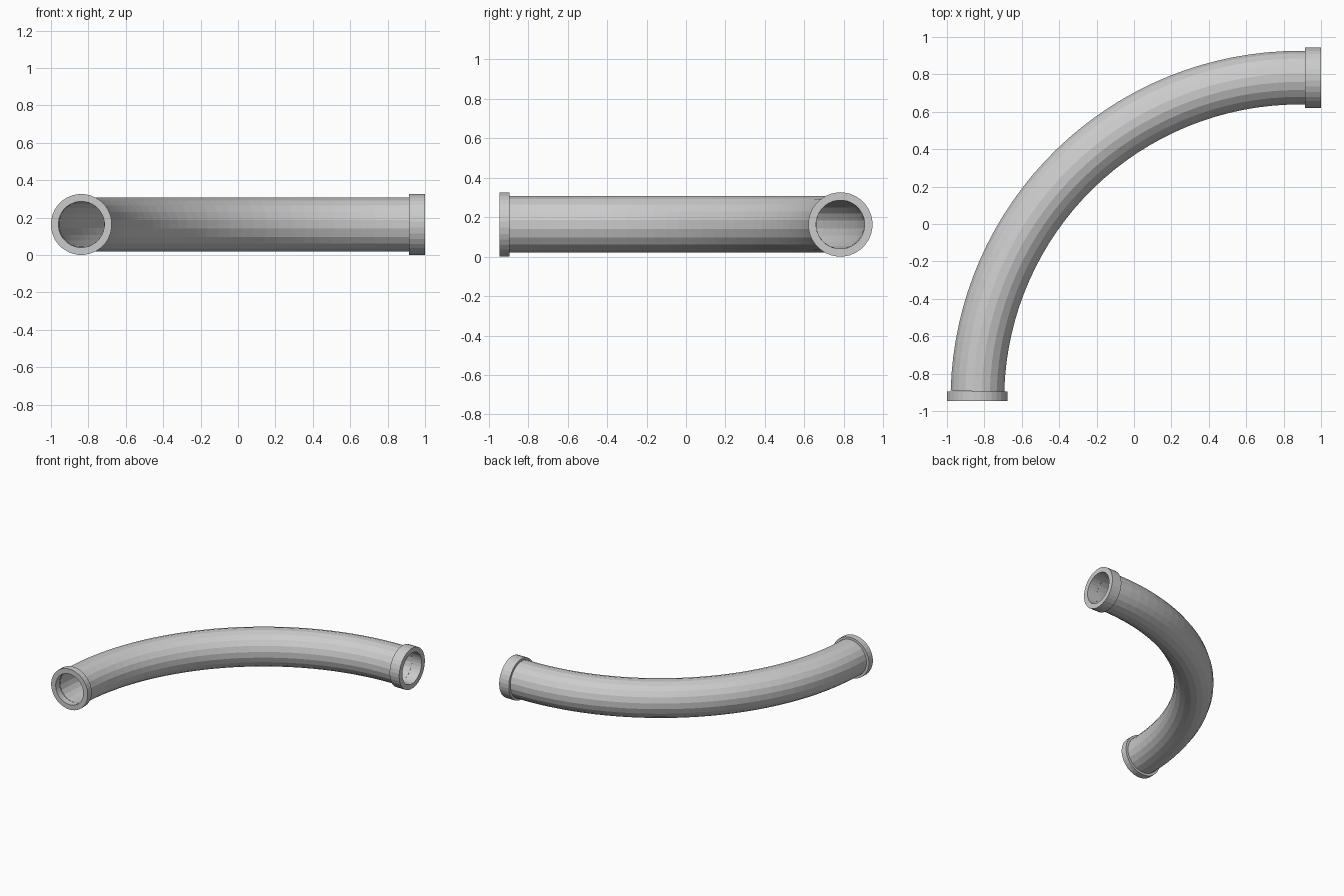
import bpy, bmesh
from math import sin, cos, pi
from mathutils import Vector

if "Cube" in bpy.data.objects:
    bpy.data.objects.remove(bpy.data.objects["Cube"])

Z = 0.163          # height of the pipe axis
BORE = 0.123       # inner radius shared by all parts
R = 1.7225         # bend radius
CX, CY = 0.885, -0.94


def hollow_sweep(name, path, outer, sides, caps=True):
    """Sweep a ring section along (point, tangent) pairs lying in a horizontal plane."""
    bm = bmesh.new()
    shells = []
    for r in (outer, BORE):
        rings = []
        for p, t in path:
            side = Vector((t[1], -t[0], 0)).normalized()
            rings.append([bm.verts.new(Vector(p) + side * r * cos(2 * pi * (i + 0.5) / sides)
                                       + Vector((0, 0, r * sin(2 * pi * (i + 0.5) / sides))))
                          for i in range(sides)])
        shells.append(rings)

    def bridge(a, b):
        for i in range(sides):
            j = (i + 1) % sides
            bm.faces.new((a[i], a[j], b[j], b[i]))

    out, inn = shells
    for k in range(len(path) - 1):
        bridge(out[k + 1], out[k])
        bridge(inn[k], inn[k + 1])
    if caps:
        bridge(out[0], inn[0])
        bridge(inn[-1], out[-1])
        bmesh.ops.recalc_face_normals(bm, faces=bm.faces)
    mesh = bpy.data.meshes.new(name)
    bm.to_mesh(mesh)
    bm.free()
    obj = bpy.data.objects.new(name, mesh)
    bpy.context.collection.objects.link(obj)
    return obj


# Quarter bend; its ends stop at the back faces of the collars
steps = 32
a0 = 0.045 / R
bend = []
for k in range(steps + 1):
    a = a0 + (pi / 2 - a0) * k / steps
    bend.append(((CX - R * cos(a), CY + R * sin(a), Z), (sin(a), cos(a))))
bend.append(((0.915, CY + R, Z), (1, 0)))
hollow_sweep("bent_pipe", bend, 0.145, 20, caps=False)

# Short collar at the front end
hollow_sweep("front_collar", [((CX - R, -0.945, Z), (0, 1)),
                              ((CX - R, -0.895, Z), (0, 1))], 0.163, 32)

# Longer collar at the right end
hollow_sweep("right_collar", [((0.915, CY + R, Z), (1, 0)),
                              ((1.0, CY + R, Z), (1, 0))], 0.163, 32)
